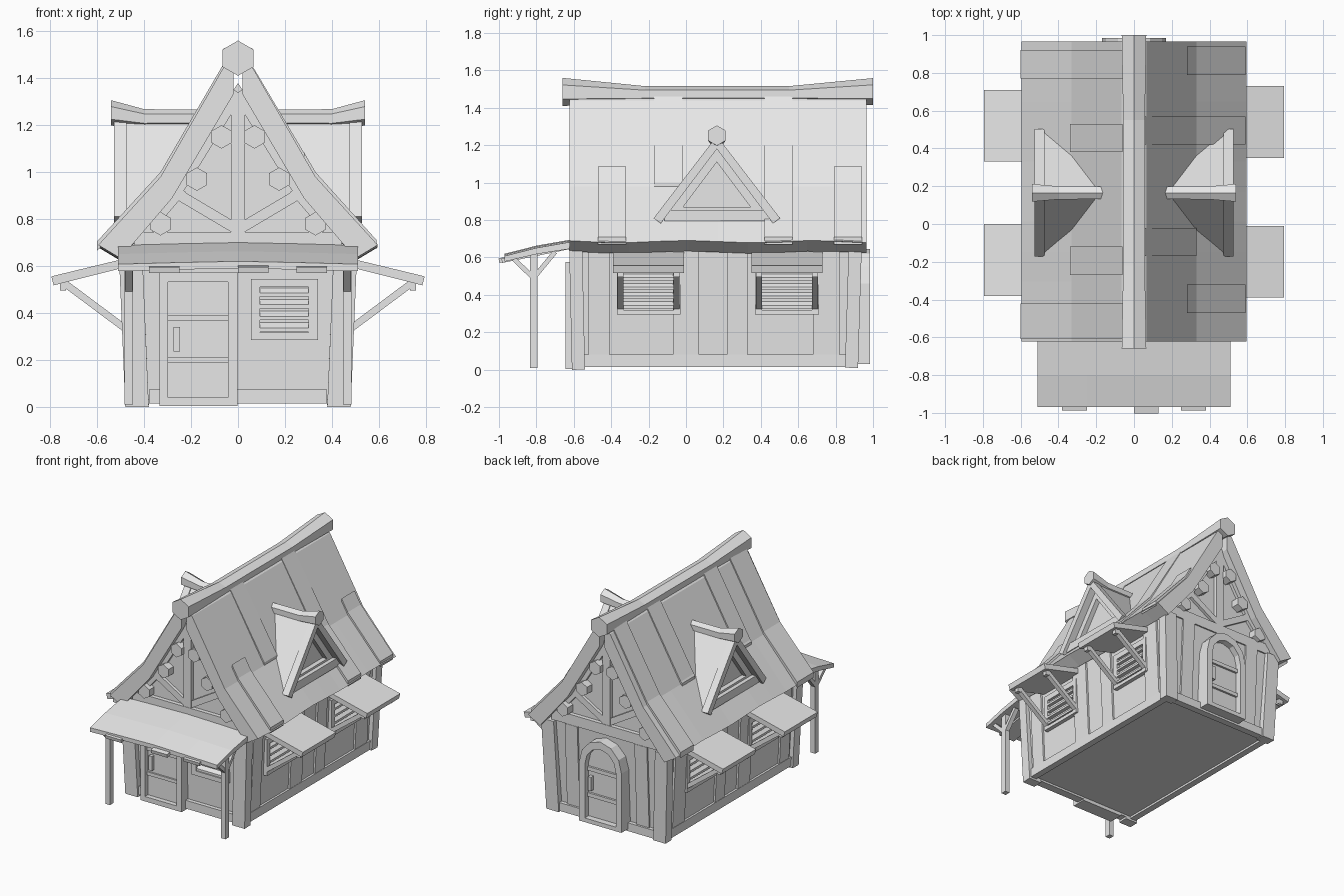
import bpy, bmesh, math
from mathutils import Vector

cube = bpy.data.objects.get("Cube")
if cube:
    bpy.data.objects.remove(cube, do_unlink=True)

grey = bpy.data.materials.new("plain_grey")
grey.use_nodes = True
grey.diffuse_color = (0.8, 0.8, 0.8, 1)
grey.node_tree.nodes["Principled BSDF"].inputs["Base Color"].default_value = (0.8, 0.8, 0.8, 1)


def loft(name, rings):
    """Skin a list of matching rings of points and cap both ends."""
    bm = bmesh.new()
    vs = [[bm.verts.new(p) for p in ring] for ring in rings]
    n = len(vs[0])
    for a, b in zip(vs, vs[1:]):
        for i in range(n):
            j = (i + 1) % n
            bm.faces.new((a[i], a[j], b[j], b[i]))
    bm.faces.new(vs[0])
    bm.faces.new(vs[-1])
    bmesh.ops.recalc_face_normals(bm, faces=bm.faces)
    me = bpy.data.meshes.new(name)
    bm.to_mesh(me)
    bm.free()
    me.materials.append(grey)
    ob = bpy.data.objects.new(name, me)
    bpy.context.collection.objects.link(ob)
    return ob


def on_y(pts, y):
    return [(x, y, z) for x, z in pts]


def on_x(pts, x):
    return [(x, y, z) for y, z in pts]


def rect(a0, a1, b0, b1):
    return [(a0, b0), (a1, b0), (a1, b1), (a0, b1)]


def box(name, x0, x1, y0, y1, z0, z1):
    return loft(name, [on_x(rect(y0, y1, z0, z1), x0), on_x(rect(y0, y1, z0, z1), x1)])


def beam(name, p0, p1, side, w, d):
    """Square timber from p0 to p1: w wide along side, d deep."""
    p0, p1, s = Vector(p0), Vector(p1), Vector(side)
    t = (p1 - p0).cross(s).normalized() * d / 2
    s = s.normalized() * w / 2
    return loft(name, [[p - s - t, p + s - t, p + s + t, p - s + t] for p in (p0, p1)])


def hexagon(cx, cz, rx, rz):
    return [(cx + rx * math.sin(k * math.pi / 3), cz + rz * math.cos(k * math.pi / 3)) for k in range(6)]


def louvers(name, place, lo, hi, zs, wall, out):
    """Tilted slats between lo and hi, leaning back towards the wall."""
    for z in zs:
        prof = [(wall, z + .035), (wall + out, z + .008), (wall + out, z - .008), (wall, z - .008)]
        if place == "x":
            loft(name, [[(c, b, h) for b, h in prof] for c in (lo, hi)])
        else:
            loft(name, [[(b, c, h) for b, h in prof] for c in (lo, hi)])


# Walls, gable core and base
loft("house_walls", [
    [(-.45, -.57, .03), (.45, -.57, .03), (.45, .88, .03), (-.45, .88, .03)],
    [(-.48, -.59, .67), (.48, -.59, .67), (.48, .91, .67), (-.48, .91, .67)]])
gable = [(-.5, .66), (.5, .66), (.29, .92), (0, 1.38), (-.29, .92)]
loft("gable_core", [on_y(gable, -.555), on_y(gable, .89)])
box("base_front", -.38, .38, -.6, -.54, .015, .075)
box("base_back", -.46, .46, .86, .91, .015, .075)
for s in (-1, 1):
    box("base_side", s * .42, s * .468, -.58, .9, .015, .08)
    # Leaning corner posts and wall planks
    beam("front_corner_post", (s * .43, -.575, 0), (s * .458, -.59, .67), (1, 0, 0), .1, .07)
    beam("back_corner_post", (s * .43, .885, .01), (s * .458, .905, .67), (1, 0, 0), .1, .07)
    for y, w in ((-.465, .11), (0, .14), (.275, .11), (.75, .14)):
        beam("side_plank", (s * .455, y, .07), (s * .483, y, .64), (0, 1, 0), w, .02)
    beam("back_plank", (s * .28, .885, .07), (s * .28, .912, .67), (1, 0, 0), .1, .02)

# Main roof: two-pitch slabs with a gently uneven eave
ROOF = [(.02, 1.475), (.065, 1.44), (.33, .98), (.595, .685)]
UNDER = [(.5, .628), (.28, .89), (.02, 1.33)]


def roof_z(x):
    for (xa, za), (xb, zb) in zip(ROOF, ROOF[1:]):
        if x <= xb:
            return za + (zb - za) * (x - xa) / (xb - xa)
    return ROOF[-1][1]


def roof_ring(s, y):
    wave = .006 * math.cos(y * 9)
    return [(s * x, y, z + (wave if x > .4 else 0)) for x, z in ROOF + UNDER]


for s in (-1, 1):
    loft("roof_slab", [roof_ring(s, -.622 + 1.587 * k / 10) for k in range(11)])


def roof_board(s, x0, x1, y0, y1):
    xs = [x0] + [x for x in (.33,) if x0 < x < x1] + [x1]
    prof = [(s * x, roof_z(x) + .02) for x in xs] + [(s * x, roof_z(x) - .02) for x in reversed(xs)]
    loft("roof_board", [on_y(prof, y0), on_y(prof, y1)])


for s, x0, x1, y0, y1 in (
        (1, .28, .59, .79, .94), (1, .28, .59, -.47, -.32), (1, .05, .33, -.17, -.02),
        (1, .05, .59, .42, .57), (-1, .06, .34, .38, .53), (-1, .06, .34, -.27, -.12),
        (-1, .06, .6, .77, .92), (-1, .06, .6, -.61, -.42)):
    roof_board(s, x0, x1, y0, y1)

# Sagging hexagonal ridge beam
loft("ridge_beam", [on_y(hexagon(0, z, rx, rz), y) for y, z, rx, rz in (
    (-.66, 1.485, .075, .075), (-.22, 1.473, .066, .043),
    (.55, 1.473, .066, .043), (1, 1.487, .075, .072))])

# Purlins and gable timbers, both ends
for s in (-1, 1):
    for x, z in ((.07, 1.15), (.175, .97), (.33, .78)):
        loft("purlin", [on_y(hexagon(s * x, z, .05, .05), y) for y in (-.61, .95)])
for y in (-.56, .895):
    box("gable_tie", -.44, .44, y - .025, y + .025, .67, .745)
    box("gable_king_post", -.03, .03, y - .022, y + .022, .7, 1.34)
    for s in (-1, 1):
        beam("gable_brace", (s * .01, y, .76), (s * .28, y, .92), (0, 1, 0), .035, .045)
        beam("gable_upper_brace", (s * .42, y, .72), (s * .24, y, .93), (0, 1, 0), .035, .05)
        beam("gable_rafter", (s * .26, y, .92), (0, y, 1.34), (0, 1, 0), .035, .05)

# Dormers, one on each slope
DY = .165
for s in (-1, 1):
    def tent(w, top, low, w2, top2, low2):
        return [(DY - w, low), (DY, top), (DY + w, low), (DY + w2, low2), (DY, top2), (DY - w2, low2)]
    slab = tent(.32, 1.24, .815, .3, 1.2, .795)
    rake = tent(.338, 1.25, .81, .3, 1.18, .783)
    loft("dormer_roof", [on_x(slab, s * .12), on_x(slab, s * .5)])
    loft("dormer_rake", [on_x(rake, s * .475), on_x(rake, s * .527)])
    big = [(DY - .28, .82), (DY + .28, .82), (DY, 1.2)]
    small = [(DY - .18, .87), (DY + .18, .87), (DY, 1.11)]
    loft("dormer_gable", [on_x(big, s * .2), on_x(big, s * .475), on_x(small, s * .475), on_x(small, s * .44)])
    box("dormer_sill", s * .42, s * .505, DY - .28, DY + .28, .795, .855)
    loft("dormer_ridge", [on_x(hexagon(DY, z, r, r), s * x) for x, z, r in (
        (.14, 1.228, .038), (.4, 1.228, .04), (.54, 1.252, .054))])

# Side windows under braced awnings
for s, ys in ((1, (-.2, .54)), (-1, (-.19, .52))):
    for y in ys:
        outer, inner = rect(y - .17, y + .17, .295, .56), rect(y - .135, y + .135, .32, .52)
        loft("side_window_frame", [on_x(outer, s * .44), on_x(outer, s * .492),
                                   on_x(inner, s * .492), on_x(inner, s * .455)])
        louvers("side_window_slat", "y", y - .135, y + .135, (.335, .385, .435, .485), s * .46, s * .035)
        awn = [(s * .46, .637), (s * .795, .556), (s * .785, .518), (s * .46, .6)]
        loft("side_awning", [on_y(awn, y - .19), on_y(awn, y + .19)])
        for e in (-.15, .15):
            beam("awning_brace", (s * .475, y + e, .33), (s * .75, y + e, .535), (0, 1, 0), .033, .03)
            box("awning_peg", s * .733, s * .758, y + e - .017, y + e + .017, .495, .54)

# Front porch roof on two posts
porch = [(-.59, .692), (-.8, .655), (-.97, .612), (-.97, .582), (-.8, .622), (-.59, .655)]
loft("porch_roof", [on_x([(y, z + dz) for y, z in porch], x) for x, dz in (
    (-.51, -.004), (-.25, .003), (0, .008), (.25, .003), (.51, -.004))])
for x, y in ((-.315, -.985), (.065, -1), (.315, -.985)):
    beam("porch_batten", (x, y, .583), (x, -.6, .662), (1, 0, 0), .13, .025)
for s in (-1, 1):
    box("porch_post", s * .447, s * .483, -.835, -.795, .01, .625)
    for end in (-.92, -.7):
        beam("porch_brace", (s * .465, -.815, .49), (s * .465, end, .592 if end < -.8 else .63),
             (1, 0, 0), .033, .025)

# Front door
outer, inner = rect(-.335, -.002, .005, .575), rect(-.298, -.042, .04, .532)
loft("front_door", [on_y(outer, -.54), on_y(outer, -.645), on_y(inner, -.645), on_y(inner, -.61)])
for z in (.2, .38):
    box("front_door_rail", -.298, -.042, -.622, -.6, z - .012, z + .012)
box("front_door_handle", -.275, -.248, -.635, -.6, .235, .34)

# Front window
outer, inner = rect(.055, .34, .285, .545), rect(.093, .3, .318, .51)
loft("front_window_frame", [on_y(outer, -.55), on_y(outer, -.615), on_y(inner, -.615), on_y(inner, -.575)])
louvers("front_window_slat", "x", .093, .3, (.328, .378, .428, .478), -.575, -.035)

# Arched back door
def arch(w, low, spring, rise):
    top = [(w * math.cos(k * math.pi / 6), spring + rise * math.sin(k * math.pi / 6)) for k in range(7)]
    return [(-w, low), (w, low)] + top


outer, inner = arch(.17, .03, .46, .185), arch(.125, .06, .45, .14)
loft("back_door", [on_y(outer, .87), on_y(outer, .985), on_y(inner, .985), on_y(inner, .94)])
for z in (.22, .41):
    box("back_door_rail", -.123, .123, .93, .955, z - .014, z + .014)
box("back_door_handle", .085, .11, .93, .97, .26, .36)
